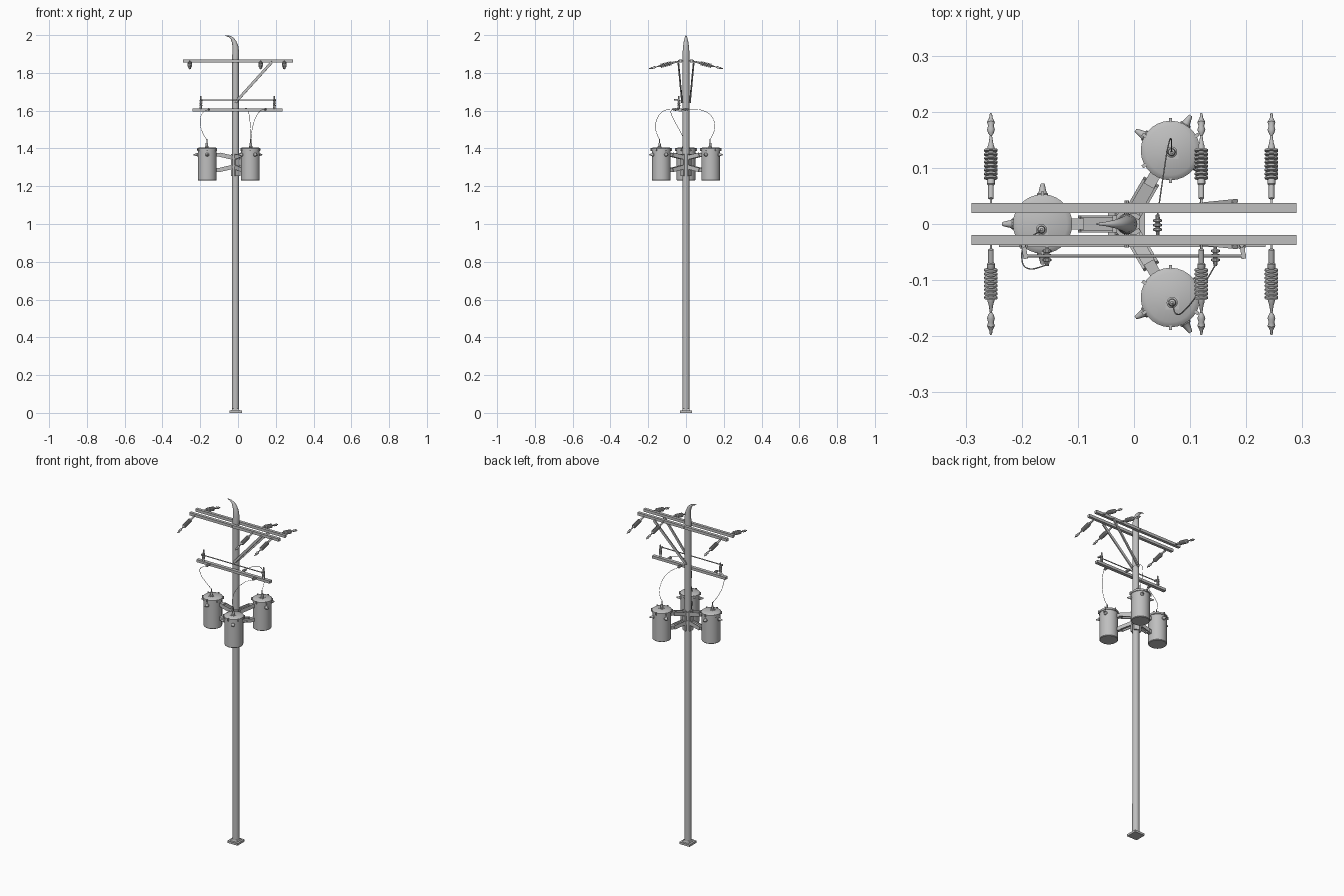
import bpy, bmesh, math
from mathutils import Vector, Matrix

if "Cube" in bpy.data.objects:
    bpy.data.objects.remove(bpy.data.objects["Cube"])


def material(name, value):
    m = bpy.data.materials.new(name)
    m.use_nodes = True
    col = (value, value, value, 1)
    m.diffuse_color = col
    m.node_tree.nodes["Principled BSDF"].inputs["Base Color"].default_value = col
    return m


GREY = material("utility grey", 0.52)
PX = -0.013  # pole axis


def finish(name, bm, smooth=False):
    bmesh.ops.recalc_face_normals(bm, faces=bm.faces)
    me = bpy.data.meshes.new(name)
    bm.to_mesh(me)
    bm.free()
    me.materials.append(GREY)
    ob = bpy.data.objects.new(name, me)
    bpy.context.collection.objects.link(ob)
    if smooth:
        bpy.ops.object.select_all(action="DESELECT")
        ob.select_set(True)
        bpy.context.view_layer.objects.active = ob
        bpy.ops.object.shade_smooth_by_angle(angle=math.radians(35))
    return ob


def box(name, centre, size, turn=0):
    bm = bmesh.new()
    mat = Matrix.Translation(centre) @ Matrix.Rotation(turn, 4, "Z") @ Matrix.Diagonal((*size, 1))
    bmesh.ops.create_cube(bm, size=1, matrix=mat)
    return finish(name, bm)


def beam(name, a, b, width, height):
    """Rectangular bar from a to b; width is level, height is upright."""
    a, b = Vector(a), Vector(b)
    d = (b - a).normalized()
    side = d.cross(Vector((0, 0, 1))).normalized()
    up = side.cross(d)
    rot = Matrix((d, side, up)).transposed().to_4x4()
    bm = bmesh.new()
    mat = Matrix.Translation((a + b) / 2) @ rot @ Matrix.Diagonal(((b - a).length, width, height, 1))
    bmesh.ops.create_cube(bm, size=1, matrix=mat)
    return finish(name, bm)


def lathe(name, start, direction, profile, sides=12):
    """Spin (distance, radius) pairs round an axis."""
    rot = Vector(direction).to_track_quat("Z", "Y").to_matrix().to_4x4()
    mat = Matrix.Translation(start) @ rot
    bm = bmesh.new()
    rings = []
    for t, r in profile:
        rings.append([bm.verts.new(mat @ Vector((r * math.cos(k * math.tau / sides),
                      r * math.sin(k * math.tau / sides), t))) for k in range(sides)])
    for p, q in zip(rings, rings[1:]):
        for k in range(sides):
            n = (k + 1) % sides
            bm.faces.new((p[k], p[n], q[n], q[k]))
    bm.faces.new(rings[0])
    bm.faces.new(rings[-1])
    return finish(name, bm, True)


def sheds(first, count, pitch, core, rim):
    out = []
    for i in range(count):
        t = first + i * pitch
        out += [(t, core), (t + pitch * .15, rim), (t + pitch * .6, rim), (t + pitch * .75, core)]
    return out


def tube(name, points, radius):
    cu = bpy.data.curves.new(name, "CURVE")
    cu.dimensions = "3D"
    cu.bevel_depth = radius
    cu.bevel_resolution = 1
    cu.resolution_u = 8
    sp = cu.splines.new("BEZIER")
    sp.bezier_points.add(len(points) - 1)
    for bp, p in zip(sp.bezier_points, points):
        bp.co = p
        bp.handle_left_type = bp.handle_right_type = "AUTO"
    cu.materials.append(GREY)
    ob = bpy.data.objects.new(name, cu)
    bpy.context.collection.objects.link(ob)


# Pole, base plate and curved horn cap
box("base_plate", (PX, 0, .006), (.066, .066, .012))
lathe("base_flange", (PX, 0, .012), (0, 0, 1), [(0, .030), (.01, .024)], 4).data.transform(
    Matrix.Translation((PX, 0, 0)) @ Matrix.Rotation(math.pi / 4, 4, "Z") @ Matrix.Translation((-PX, 0, 0)))
lathe("pole", (PX, 0, .01), (0, 0, 1), [(0, .0195), (1.87, .0175)], 20)

bm = bmesh.new()
rings = []
horn = [(0, 1.87, .0185, 0), (.001, 1.91, .018, 0), (-.001, 1.94, .0155, 12), (-.008, 1.965, .012, 28),
        (-.019, 1.983, .008, 50), (-.034, 1.993, .0045, 68), (-.054, 1.998, .0015, 82)]
for dx, z, r, tilt in horn:
    m = Matrix.Translation((PX + dx, 0, z)) @ Matrix.Rotation(-math.radians(tilt), 4, "Y")
    rings.append([bm.verts.new(m @ Vector((r * math.cos(k * math.tau / 16),
                  r * math.sin(k * math.tau / 16), 0))) for k in range(16)])
for p, q in zip(rings, rings[1:]):
    for k in range(16):
        bm.faces.new((p[k], p[(k + 1) % 16], q[(k + 1) % 16], q[k]))
bm.faces.new(rings[0])
bm.faces.new(rings[-1])
finish("horn_cap", bm, True)

# Upper pair of crossarms with braces and strain insulators
strain = ([(0, .002), (.008, .002), (.010, .005), (.034, .005), (.036, .007), (.043, .007)]
          + sheds(.045, 8, .0072, .006, .012)
          + [(.105, .006), (.112, .004), (.125, .002), (.130, .005), (.136, .007),
             (.143, .005), (.150, .007), (.158, .003), (.166, .002)])
for s, side in ((-1, "front"), (1, "back")):
    box(side + "_upper_crossarm", (0, s * .0285, 1.863), (.58, .017, .016))
    beam(side + "_brace", (PX, s * .021, 1.645), (.18, s * .041, 1.858), .007, .014)
    for x in (-.255, .12, .245):
        lathe(side + "_strain_insulator", (x, s * .036, 1.862), (0, s, -.25), strain, 14)
lathe("upper_bolt", (PX, -.042, 1.863), (0, 1, 0), [(0, .004), (.084, .004)], 8)
lathe("brace_bolt", (PX, -.027, 1.645), (0, 1, 0), [(0, .005), (.054, .005)], 8)

# Lower crossarm with its switch posts and operating rod
box("lower_crossarm", (-.003, -.031, 1.603), (.475, .020, .015))
post = [(0, .006), (.012, .006)] + sheds(.014, 4, .009, .005, .008) + [(.052, .004), (.068, .004)]
for x in (-.197, .192):
    lathe("switch_post", (x, -.038, 1.610), (0, 0, 1), post, 10)
    beam("switch_arm", (x, -.036, 1.657), (x + .004, -.062, 1.657), .008, .008)
tube("operating_rod", [(-.197, -.057, 1.657), (.2, -.057, 1.657)], .0028)

# Pin insulators where the drop wires end
pin = [(0, .003), (.006, .003)] + sheds(.007, 3, .008, .004, .008) + [(.032, .004), (.037, .003)]
for start, way in (((-.155, -.038, 1.607), (0, -1, 0)), ((.145, -.038, 1.607), (0, -1, 0)),
                   ((.042, -.020, 1.607), (0, 1, 0))):
    lathe("pin_insulator", start, way, pin, 10)

# Three transformers round the pole
can = [(0, .047), (.003, .050), (.158, .050), (.159, .053), (.169, .053), (.171, .050), (.175, .044)]
bushing = [(0, .010), (.006, .010), (.009, .007), (.022, .004), (.024, .003)]
terminal = [(0, .010), (.006, .010), (.008, .007), (.024, .006), (.026, .003), (.045, .003)]
for name, cx, cy, heading in (("left_side", -.163, 0, 180), ("back", .065, .131, 60), ("front", .065, -.131, -60)):
    c = Vector((cx, cy, 0))
    ang = math.radians(heading)

    def polar(a, r, z):
        return c + Vector((r * math.cos(a), r * math.sin(a), z))

    lathe(name + "_transformer_tank", polar(0, 0, 1.23), (0, 0, 1), can, 28)
    # Lid clamps and side bushings
    for k in range(6):
        a = ang + math.radians(30 + 60 * k)
        box(name + "_lid_clamp", polar(a, .054, 1.395), (.008, .006, .016), a)
    for turn in (-90, 0, 90):
        a = ang + math.radians(turn)
        lathe(name + "_side_bushing", polar(a, .048, 1.367), (math.cos(a), math.sin(a), 0), bushing, 10)
    # Top terminal
    off = {"left_side": (-.002, -.010), "back": (.002, -.003), "front": (.003, -.009)}[name]
    top = c + Vector((*off, 1.404))
    box(name + "_terminal_plate", top, (.024, .024, .004))
    lathe(name + "_top_terminal", top, (0, 0, 1), terminal, 12)
    # Hanging brackets, upper and lower
    out = Vector((math.cos(ang), math.sin(ang), 0))
    side = Vector((-out.y, out.x, 0))
    foot = Vector((PX, 0, 0))
    reach = (c - foot).length
    for z0, z1 in ((1.352, 1.367), (1.302, 1.286)):
        mid = foot + out * (reach - .066)
        for s in (-1, 1):
            beam(name + "_bracket_arm", foot + out * .018 + side * s * .013 + Vector((0, 0, z0)),
                 mid + side * s * .013 + Vector((0, 0, z1)), .005, .022)
        beam(name + "_bracket_web", foot + out * .018 + Vector((0, 0, z0)), mid + Vector((0, 0, z1)), .026, .004)
        beam(name + "_tank_lug", mid - out * .008 + Vector((0, 0, z1)),
             foot + out * (reach - .047) + Vector((0, 0, z1)), .020, .020)
    box(name + "_pole_plate", foot + out * .021 + Vector((0, 0, 1.312)), (.008, .030, .118), ang)
for z in (1.352, 1.302):
    lathe("pole_band", (PX, 0, z - .010), (0, 0, 1), [(0, .024), (.020, .024)], 20)

# Drop wires
tube("left_side_wire", [(-.165, -.010, 1.445), (-.190, -.030, 1.49), (-.200, -.058, 1.54),
                        (-.186, -.080, 1.59), (-.155, -.073, 1.607)], .0012)
tube("front_wire", [(.068, -.140, 1.445), (.075, -.160, 1.50), (.092, -.152, 1.56),
                    (.120, -.115, 1.60), (.145, -.073, 1.607)], .0012)
tube("back_wire", [(.067, .128, 1.445), (.066, .152, 1.51), (.060, .135, 1.57),
                   (.052, .085, 1.602), (.042, .016, 1.607)], .0012)
